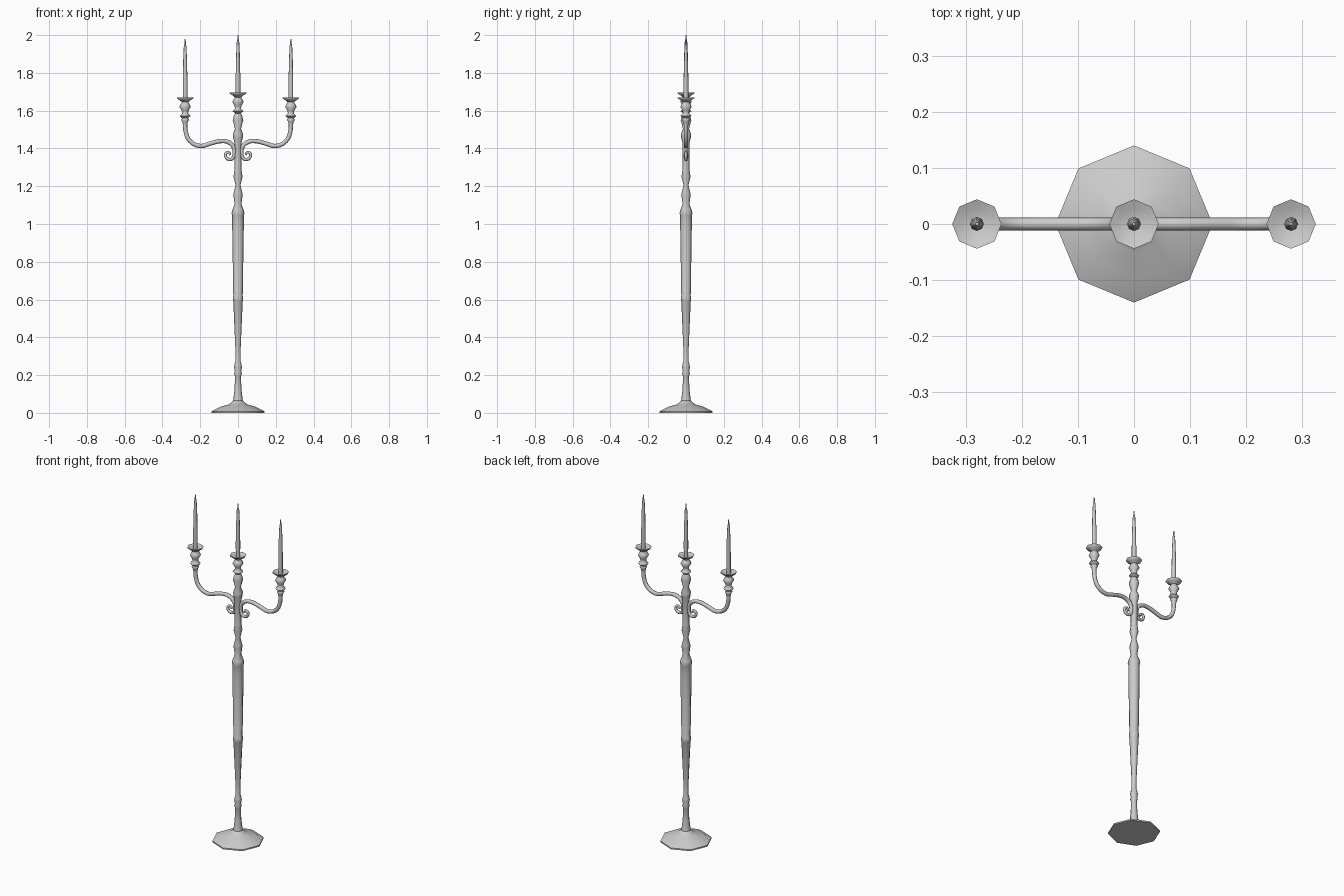
import bpy, bmesh, math

if "Cube" in bpy.data.objects:
    bpy.data.objects.remove(bpy.data.objects["Cube"])


def lathe(name, profile, x=0.0, dz=0.0, sides=8):
    """Spin a (radius, z) profile into a capped, eight-sided turned part."""
    bm = bmesh.new()
    rings = []
    for r, z in profile:
        rings.append([bm.verts.new((r * math.cos(2 * math.pi * i / sides),
                                    r * math.sin(2 * math.pi * i / sides), z + dz))
                      for i in range(sides)])
    for a, b in zip(rings, rings[1:]):
        for i in range(sides):
            j = (i + 1) % sides
            bm.faces.new((a[i], a[j], b[j], b[i]))
    bm.faces.new(rings[0][::-1])
    bm.faces.new(rings[-1])
    bmesh.ops.recalc_face_normals(bm, faces=bm.faces)
    me = bpy.data.meshes.new(name)
    bm.to_mesh(me)
    bm.free()
    ob = bpy.data.objects.new(name, me)
    ob.location.x = x
    bpy.context.collection.objects.link(ob)
    bpy.ops.object.select_all(action='DESELECT')
    ob.select_set(True)
    bpy.context.view_layer.objects.active = ob
    bpy.ops.object.shade_smooth_by_angle(angle=math.radians(60))
    return ob


def arm(name, side):
    """Swept tube: cup stem, S-bend to the column, then a tapering scroll."""
    pts = [(.28, 1.55, 1), (.277, 1.49, 1), (.255, 1.44, 1), (.2, 1.413, 1),
           (.15, 1.425, 1), (.1, 1.438, 1), (.055, 1.435, 1), (.025, 1.41, 1),
           (.019, 1.375, .9), (.028, 1.348, .8), (.048, 1.342, .75),
           (.066, 1.358, .7), (.06, 1.378, .65), (.045, 1.376, .6), (.042, 1.364, .5)]
    cu = bpy.data.curves.new(name, 'CURVE')
    cu.dimensions = '3D'
    cu.bevel_depth = .0115
    cu.bevel_resolution = 2
    cu.resolution_u = 3
    cu.use_fill_caps = True
    sp = cu.splines.new('BEZIER')
    sp.bezier_points.add(len(pts) - 1)
    for bp, (x, z, r) in zip(sp.bezier_points, pts):
        bp.co = (side * x, 0, z)
        bp.radius = r
        bp.handle_left_type = bp.handle_right_type = 'AUTO'
    sp.use_smooth = True
    ob = bpy.data.objects.new(name, cu)
    bpy.context.collection.objects.link(ob)


# foot
lathe("foot", [(.14, 0), (.14, .008), (.095, .032), (.05, .045), (.034, .056), (.026, .065)])

# turned column
lathe("column", [
    (.03, .05), (.024, .075), (.018, .13), (.016, .195), (.021, .208), (.017, .22),
    (.021, .24), (.019, .255), (.013, .275), (.014, .34), (.025, .59), (.027, .595),
    (.027, .615), (.025, .62), (.031, 1.0), (.031, 1.045), (.034, 1.055), (.03, 1.075),
    (.018, 1.105), (.024, 1.15), (.023, 1.165), (.013, 1.205), (.024, 1.25),
    (.018, 1.29), (.018, 1.425), (.025, 1.455), (.027, 1.475), (.016, 1.505),
    (.028, 1.55), (.023, 1.57), (.014, 1.59)])

# candle cups and candles
cup = [(.012, 1.525), (.014, 1.54), (.021, 1.552), (.016, 1.56), (.029, 1.572),
       (.016, 1.585), (.018, 1.6), (.03, 1.62), (.026, 1.63), (.017, 1.645),
       (.03, 1.656), (.044, 1.665), (.044, 1.67), (.03, 1.664), (.01, 1.658)]
candle = [(.012, 1.65), (.0125, 1.75), (.01, 1.87), (.007, 1.94), (.004, 1.955),
          (.003, 1.979)]
for label, x, dz in (("left", -.28, 0), ("centre", 0, .026), ("right", .28, 0)):
    lathe(label + "_cup", cup[3:] if x == 0 else cup, x, dz)
    lathe(label + "_candle", candle, x, dz * .8)

# scrolled arms
arm("left_arm", -1)
arm("right_arm", 1)
